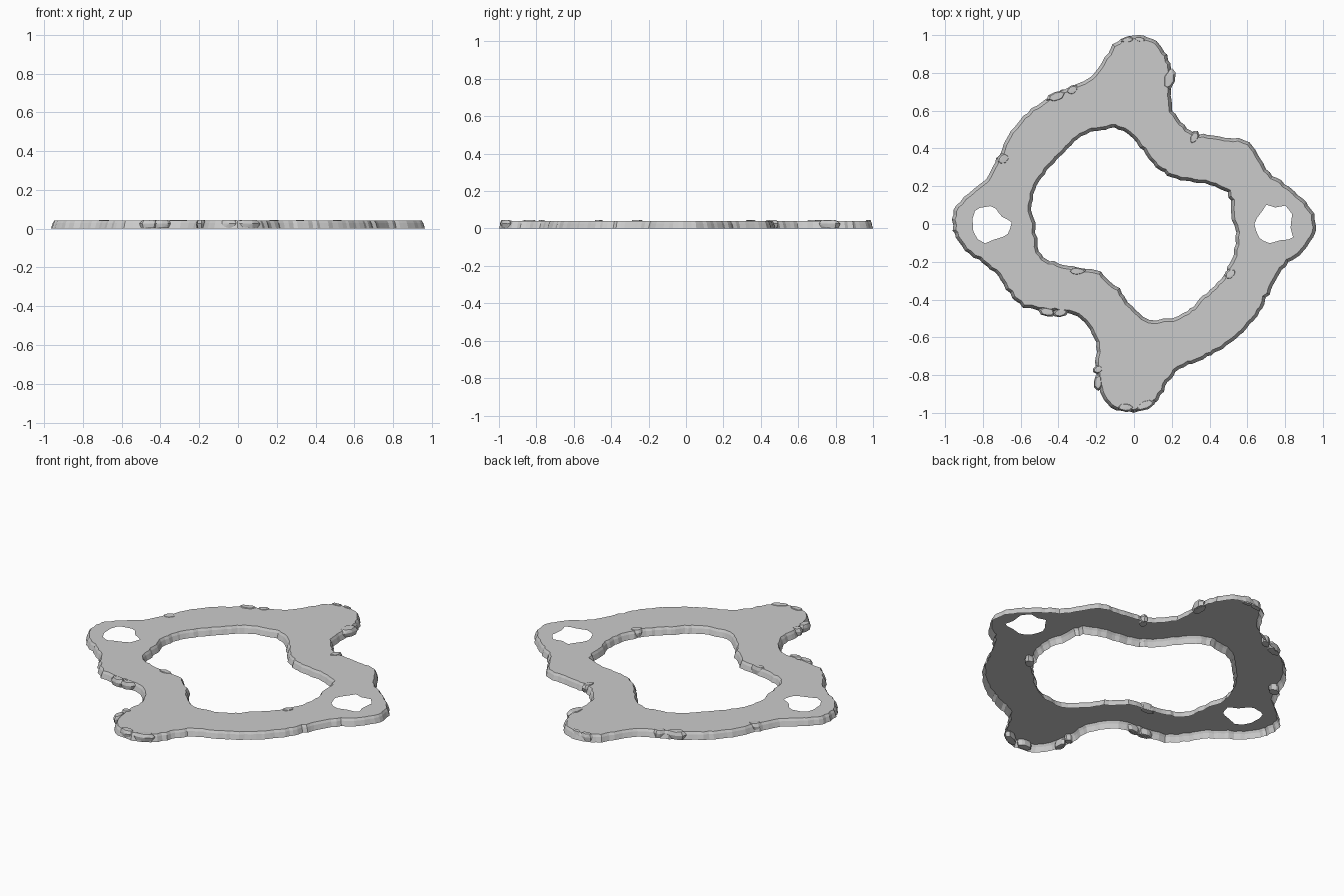
import bpy, bmesh, math, random
from mathutils import Vector

if "Cube" in bpy.data.objects:
    bpy.data.objects.remove(bpy.data.objects["Cube"])

random.seed(7)
TOP = 0.041

# Half outlines: the other half is the same turned 180 degrees
outer_half = [(.07, .993), (.14, .95), (.185, .87), (.2, .76), (.2, .63), (.235, .56),
              (.3, .49), (.37, .475), (.5, .455), (.59, .44), (.66, .37), (.72, .27),
              (.8, .21), (.91, .12), (.955, .03), (.95, -.07), (.88, -.16), (.785, -.24),
              (.715, -.37), (.65, -.49), (.56, -.59), (.45, -.67), (.34, -.725),
              (.24, -.77), (.18, -.84), (.125, -.93), (.05, -.985)]
inner_half = [(-.08, .505), (-.03, .475), (.03, .41), (.08, .345), (.14, .285), (.2, .245),
              (.32, .225), (.45, .192), (.505, .14), (.522, .02), (.54, -.07),
              (.53, -.16), (.5, -.23), (.44, -.31), (.35, -.4), (.28, -.465), (.2, -.495)]
left_hole = [(-.855, .03), (-.84, .07), (-.79, .09), (-.73, .085), (-.7, .035), (-.65, .01),
             (-.655, -.03), (-.69, -.065), (-.74, -.08), (-.79, -.1), (-.83, -.08), (-.85, -.04)]
right_hole = [(.64, 0), (.67, .055), (.7, .1), (.75, .09), (.8, .095), (.835, .05),
              (.83, -.02), (.84, -.07), (.78, -.085), (.72, -.1), (.66, -.07)]


def whole(half):
    return half + [(-x, -y) for x, y in half]


def rough_loop(points, step, jitter):
    """Smooth closed curve through the points, with a ragged edge."""
    pts = [Vector(p) for p in points]
    n, out = len(pts), []
    for i in range(n):
        a, b, c, d = (pts[(i + k) % n] for k in (-1, 0, 1, 2))
        count = max(1, round((c - b).length / step))
        for s in range(count):
            t = s / count
            p = 0.5 * (2 * b + (c - a) * t + (2 * a - 5 * b + 4 * c - d) * t * t
                       + (3 * b - a - 3 * c + d) * t ** 3)
            out.append(p + Vector((random.uniform(-jitter, jitter),
                                   random.uniform(-jitter, jitter))))
    return out


def normals(loop):
    """Direction to the right of travel, averaged along the loop."""
    n, res = len(loop), []
    for i in range(n):
        t = (loop[(i + 3) % n] - loop[i - 3]).normalized()
        res.append(Vector((t.y, -t.x)))
    return res


def add_rim(bm, loop, profile, sign):
    """Stacked rings joined into a wall; returns the edges of the top ring."""
    nor, n = normals(loop), len(loop)
    rings = [[bm.verts.new((*(p + q * inset * sign), z)) for p, q in zip(loop, nor)]
             for inset, z in profile]
    for lo, hi in zip(rings, rings[1:]):
        for i in range(n):
            j = (i + 1) % n
            bm.faces.new((lo[i], lo[j], hi[j], hi[i]))
    top = rings[-1]
    pairs = [(top[i], top[(i + 1) % n]) for i in range(n)]
    return [bm.edges.get(p) or bm.edges.new(p) for p in pairs]


def finish(bm, name):
    mesh = bpy.data.meshes.new(name)
    bm.to_mesh(mesh)
    bm.free()
    obj = bpy.data.objects.new(name, mesh)
    bpy.context.collection.objects.link(obj)
    return obj


# Ragged stone sheet with sloping rims, open underneath; small holes have no walls
slope = [(0, 0), (.009, .028), (.017, TOP)]
flat = [(0, TOP)]
bm = bmesh.new()
tops = []
for loop, profile, sign in ((rough_loop(whole(outer_half), .026, .006), slope, 1),
                            (rough_loop(whole(inner_half), .026, .006), slope, -1),
                            (rough_loop(left_hole, .03, .003), flat, 1),
                            (rough_loop(right_hole, .03, .003), flat, 1)):
    tops += add_rim(bm, loop, profile, sign)
bmesh.ops.triangle_fill(bm, edges=tops, use_beauty=True, normal=(0, 0, 1))
bmesh.ops.recalc_face_normals(bm, faces=bm.faces)
bm.normal_update()
if sum(f.normal.z * f.calc_area() for f in bm.faces) < 0:  # top faces up
    bmesh.ops.reverse_faces(bm, faces=bm.faces)
finish(bm, "stone_frame")

# Loose chips along the rims: x, y, angle, length, width
chips = [(-.035, .975, 10, .08, .035), (.03, .978, -10, .07, .03),
         (.185, .765, 75, .12, .07), (-.41, .675, 20, .12, .055),
         (-.325, .71, 35, .08, .05), (-.69, .345, 30, .08, .06),
         (.318, .458, 65, .08, .05), (.51, -.265, 50, .08, .055),
         (-.3, -.25, 0, .1, .045),
         (-.46, -.465, -10, .1, .05), (-.39, -.47, 10, .09, .045),
         (-.19, -.84, 85, .09, .05), (-.19, -.77, 20, .06, .045),
         (-.045, -.97, -5, .1, .05), (.06, -.958, 25, .12, .055)]
for i, (x, y, angle, length, width) in enumerate(chips):
    bm = bmesh.new()
    ca, sa = math.cos(math.radians(angle)), math.sin(math.radians(angle))
    for k in range(8):
        a = math.tau * (k + random.uniform(-.3, .3)) / 8
        for z, scale in ((.002, .9), (.026, 1.05), (.044, .75)):
            s = scale * random.uniform(.85, 1) / 2
            u, v = math.cos(a) * length * s, math.sin(a) * width * s
            bm.verts.new((x + u * ca - v * sa, y + u * sa + v * ca,
                          z + random.uniform(-.001, .002)))
    bmesh.ops.convex_hull(bm, input=bm.verts)
    loose = [v for v in bm.verts if not v.link_faces]
    bmesh.ops.delete(bm, geom=loose, context='VERTS')
    bmesh.ops.recalc_face_normals(bm, faces=bm.faces)
    finish(bm, f"rim_chip_{i + 1}")
